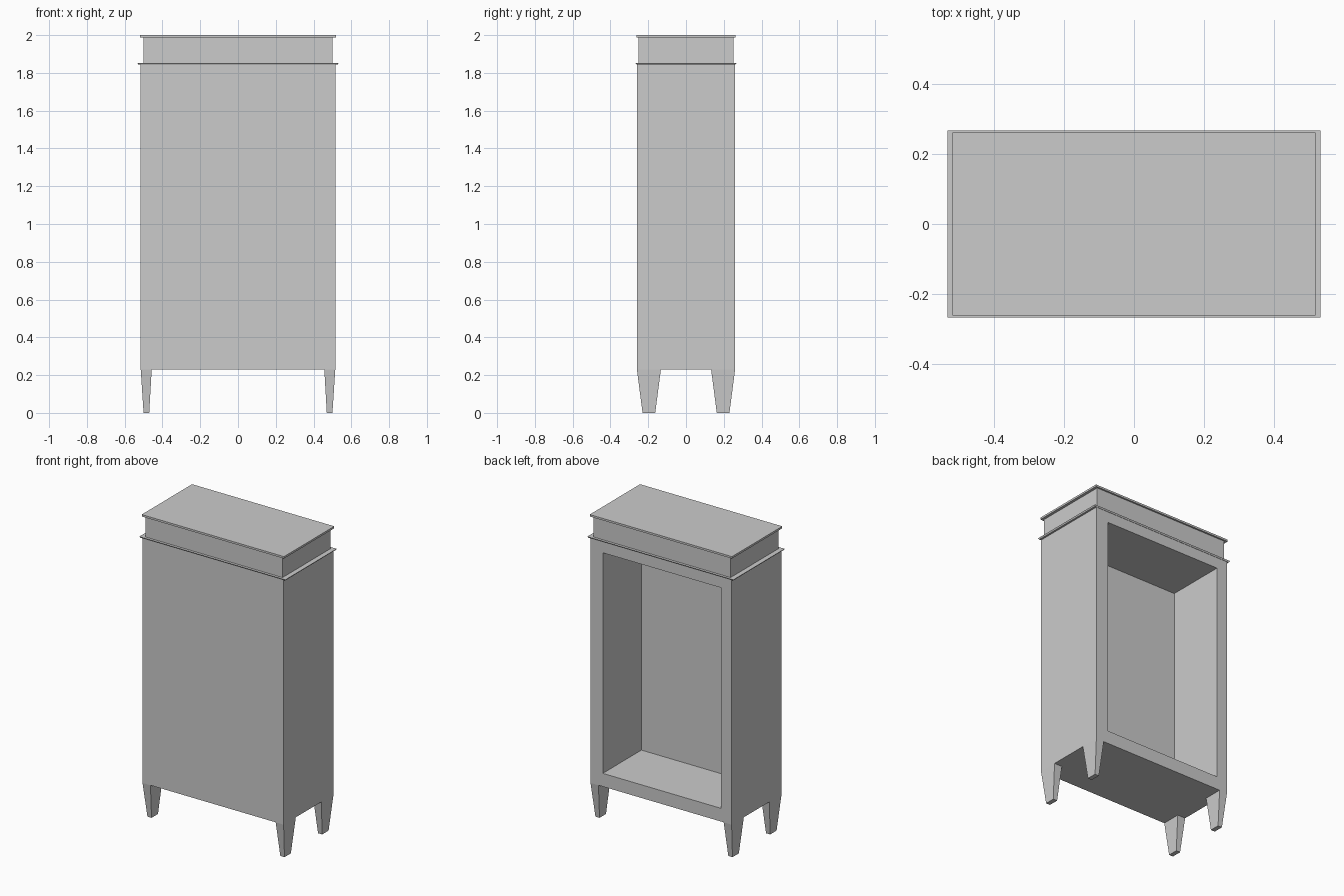
import bpy, bmesh
from mathutils import Vector

if "Cube" in bpy.data.objects:
    bpy.data.objects.remove(bpy.data.objects["Cube"])


def finish(name, bm):
    bmesh.ops.recalc_face_normals(bm, faces=bm.faces)
    mesh = bpy.data.meshes.new(name)
    bm.to_mesh(mesh)
    bm.free()
    obj = bpy.data.objects.new(name, mesh)
    bpy.context.collection.objects.link(obj)
    return obj


def tapered_box(low, high):
    """Box between two rectangles, each given as (x0, x1, y0, y1, z)."""
    bm = bmesh.new()
    rings = []
    for x0, x1, y0, y1, z in (low, high):
        rings.append([bm.verts.new((x, y, z)) for x, y in
                      ((x0, y0), (x1, y0), (x1, y1), (x0, y1))])
    a, b = rings
    bm.faces.new(a[::-1])
    bm.faces.new(b)
    for i in range(4):
        j = (i + 1) % 4
        bm.faces.new((a[i], a[j], b[j], b[i]))
    bm.normal_update()
    return bm


def slab(name, x, y, z0, z1, flare=0.0):
    low = (-x + flare, x - flare, -y + flare, y - flare, z0)
    return finish(name, tapered_box(low, (-x, x, -y, y, z1)))


# cabinet body with an open recess in the back
bm = tapered_box((-0.515, 0.515, -0.26, 0.26, 0.23),
                 (-0.515, 0.515, -0.26, 0.26, 1.846))
back = max(bm.faces, key=lambda f: f.calc_center_median().y)
bmesh.ops.inset_individual(bm, faces=[back], thickness=0.08)
for v in back.verts:
    v.co.x = 0.425 if v.co.x > 0 else -0.437
    v.co.z = 1.772 if v.co.z > 1 else 0.317
new = bmesh.ops.extrude_discrete_faces(bm, faces=[back])["faces"][0]
bmesh.ops.translate(bm, verts=new.verts, vec=Vector((0, -0.402, 0)))
finish("cabinet_body", bm)

# cornice: thin moulding, neck and top board
slab("moulding", 0.533, 0.268, 1.844, 1.853, flare=0.006)
slab("cornice_neck", 0.501, 0.251, 1.853, 1.987)
slab("top_board", 0.519, 0.262, 1.987, 2.0)

# four tapered legs, mirrored to each corner
for sx, side in ((-1, "left"), (1, "right")):
    for sy, end in ((-1, "front"), (1, "back")):
        foot = (sx * 0.47, sx * 0.5, sy * 0.163, sy * 0.23, 0)
        head = (sx * 0.457, sx * 0.515, sy * 0.133, sy * 0.26, 0.23)
        finish(f"{end}_{side}_leg", tapered_box(foot, head))
